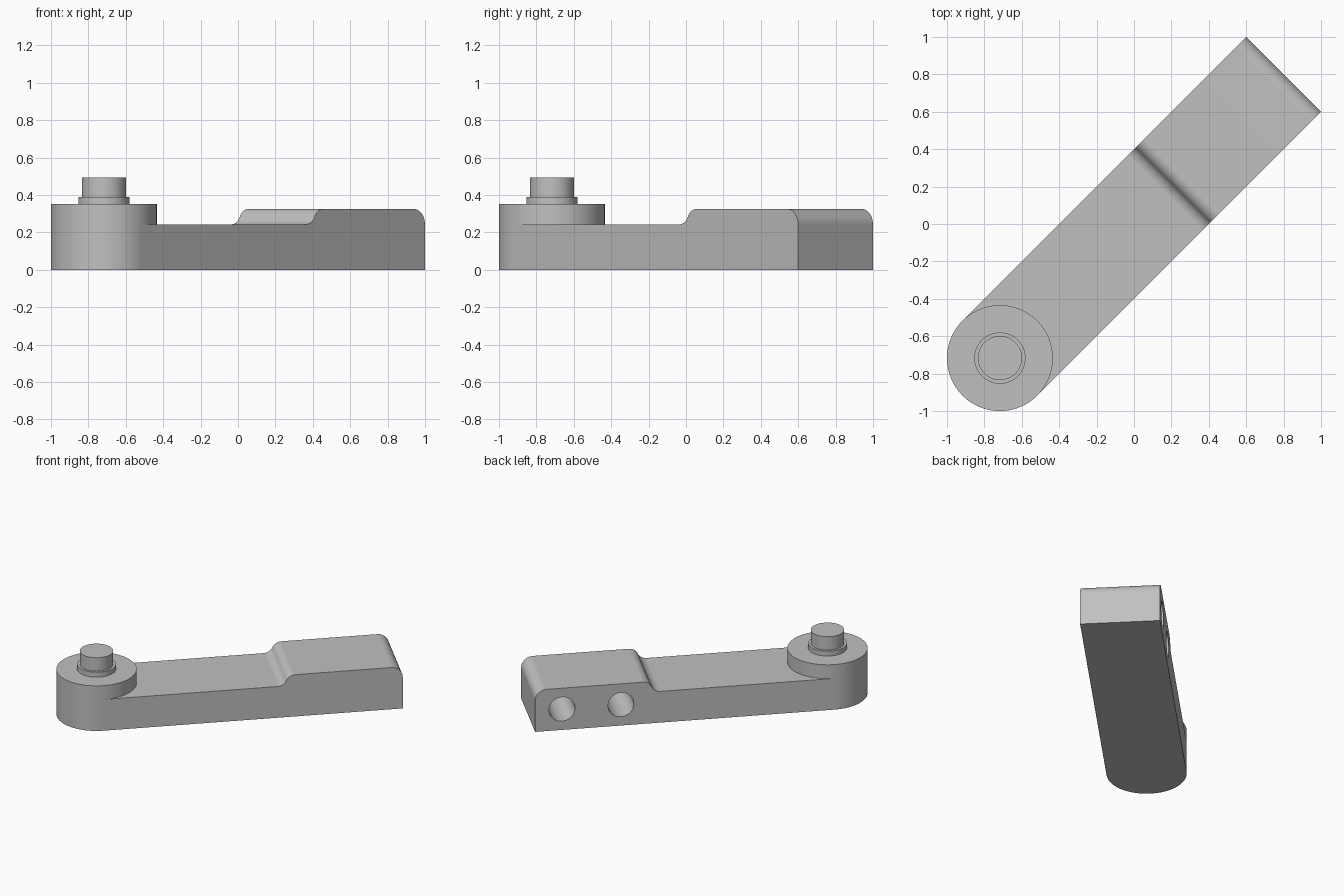
import bpy, bmesh, math
from mathutils import Matrix, Vector

if "Cube" in bpy.data.objects:
    bpy.data.objects.remove(bpy.data.objects["Cube"])

HALF = 0.283          # half width of the arm, also the boss radius
LENGTH = 2.145        # boss centre to square end
LOW, HIGH = 0.243, 0.325
PLACE = Matrix.Translation((-0.717, -0.717, 0)) @ Matrix.Rotation(math.radians(45), 4, 'Z')

grey = bpy.data.materials.new("light grey")
grey.use_nodes = True
colour = (0.53, 0.53, 0.53, 1)
grey.diffuse_color = colour
grey.node_tree.nodes["Principled BSDF"].inputs["Base Color"].default_value = colour


def finish(name, bm):
    bmesh.ops.recalc_face_normals(bm, faces=bm.faces)
    bm.transform(PLACE)
    mesh = bpy.data.meshes.new(name)
    bm.to_mesh(mesh)
    bm.free()
    mesh.materials.append(grey)
    obj = bpy.data.objects.new(name, mesh)
    bpy.context.collection.objects.link(obj)
    return obj


def cylinder(name, radius, depth, matrix):
    bm = bmesh.new()
    bmesh.ops.create_cone(bm, cap_ends=True, segments=96, radius1=radius,
                          radius2=radius, depth=depth, matrix=matrix)
    return finish(name, bm)


def disc(name, radius, bottom, top):
    return cylinder(name, radius, top - bottom, Matrix.Translation((0, 0, (bottom + top) / 2)))


def arc(cx, cz, radius, start, end, steps=10):
    angles = [math.radians(start + (end - start) * i / steps) for i in range(steps + 1)]
    return [(cx + radius * math.cos(a), cz + radius * math.sin(a)) for a in angles]


def activate(obj):
    bpy.ops.object.select_all(action='DESELECT')
    obj.select_set(True)
    bpy.context.view_layer.objects.active = obj


def combine(target, other, operation):
    mod = target.modifiers.new(operation.lower(), 'BOOLEAN')
    mod.operation, mod.solver, mod.object = operation, 'EXACT', other
    activate(target)
    bpy.ops.object.modifier_apply(modifier=mod.name)
    bpy.data.objects.remove(other)


# Arm: side profile with an S-shaped step and a rounded top end corner
theta, start, width = 65.6, 1.247, 0.127
bend = (HIGH - LOW) / 2 / (1 - math.cos(math.radians(theta)))
fillet = 0.083
profile = [(0, 0), (0, LOW)]
profile += arc(start, LOW + bend, bend, -90, -90 + theta)
profile += arc(start + width, HIGH - bend, bend, 90 + theta, 90)
profile += arc(LENGTH - fillet, HIGH - fillet, fillet, 90, 0)
profile += [(LENGTH, 0)]
bm = bmesh.new()
side = bm.faces.new([bm.verts.new((u, -HALF, z)) for u, z in profile])
extruded = bmesh.ops.extrude_face_region(bm, geom=[side])["geom"]
bmesh.ops.translate(bm, vec=Vector((0, 2 * HALF, 0)),
                    verts=[v for v in extruded if isinstance(v, bmesh.types.BMVert)])
arm = finish("arm", bm)

# Round boss at the pivot end
combine(arm, disc("boss", HALF, 0, 0.351), 'UNION')

# Two blind holes in one side
hole_depth = 0.37
for u in (1.53, 1.952):
    turn = Matrix.Rotation(math.radians(90), 4, 'X')
    spot = Matrix.Translation((u, HALF - hole_depth / 2 + 0.05, 0.162))
    combine(arm, cylinder("hole_cutter", 0.093, hole_depth + 0.1, spot @ turn), 'DIFFERENCE')

# Collar and pin
collar = disc("collar", 0.137, 0.351, 0.389)
pin = disc("pin", 0.118, 0.389, 0.493)

for obj in (arm, collar, pin):
    activate(obj)
    bpy.ops.object.shade_smooth_by_angle(angle=math.radians(30))
    mod = obj.modifiers.new("even_shading", 'WEIGHTED_NORMAL')
    mod.keep_sharp = True
